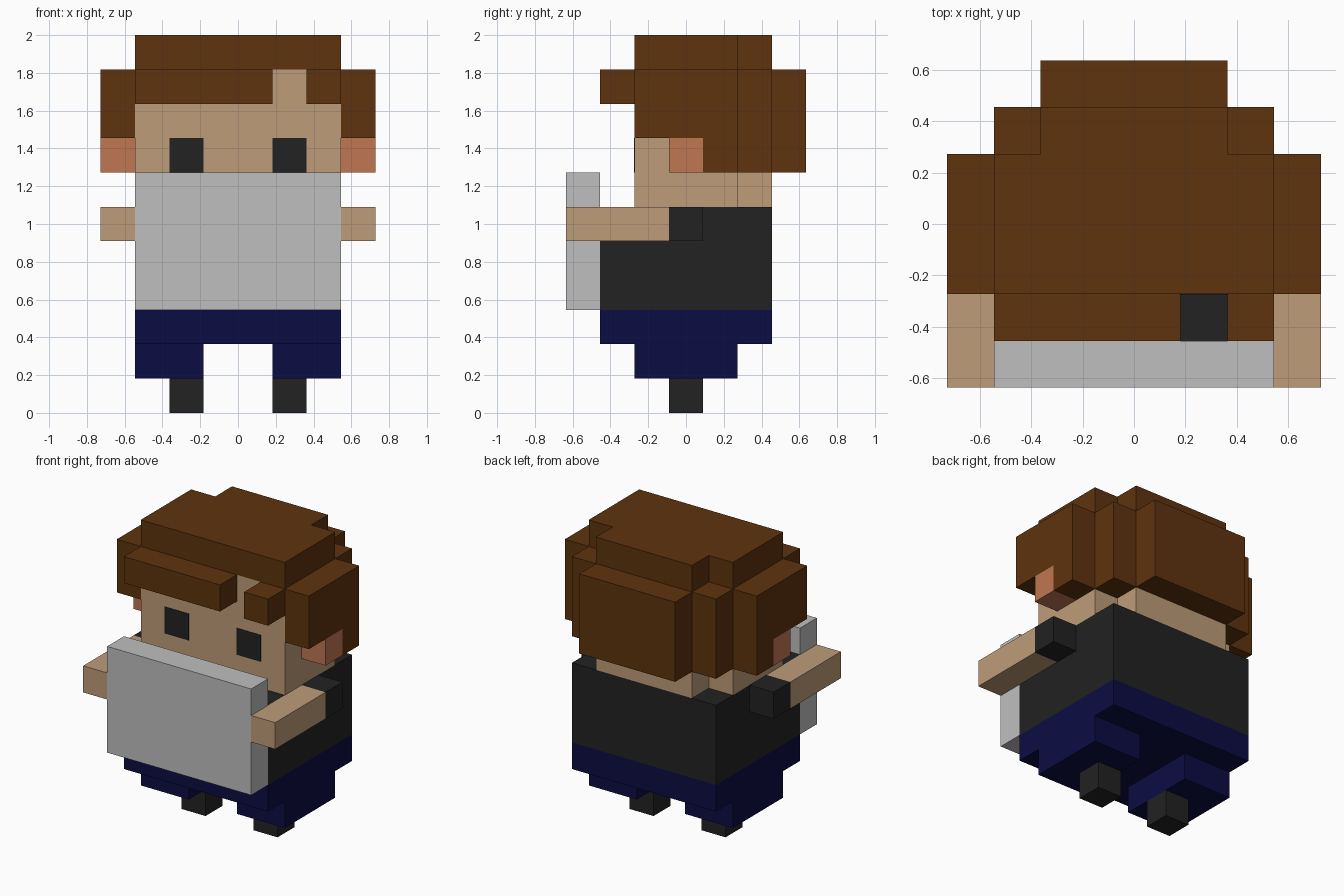
import bpy, bmesh

cube = bpy.data.objects.get("Cube")
if cube:
    bpy.data.objects.remove(cube, do_unlink=True)

U = 2 / 11  # one block


def linear(c):
    c /= 255
    return c / 12.92 if c <= 0.04045 else ((c + 0.055) / 1.055) ** 2.4


def material(name, r, g, b):
    m = bpy.data.materials.new(name)
    col = (linear(r), linear(g), linear(b), 1)
    m.diffuse_color = col
    m.use_nodes = True
    bsdf = next(n for n in m.node_tree.nodes if n.type == 'BSDF_PRINCIPLED')
    bsdf.inputs["Base Color"].default_value = col
    return m


SKIN = material("skin", 190, 156, 120)
HAIR = material("brown hair", 94, 51, 14)
EAR = material("ear pink", 192, 118, 82)
PAPER = material("light grey", 191, 191, 191)
BLACK = material("black", 34, 34, 34)
NAVY = material("navy", 12, 12, 68)


def prism(name, mat, outline, lo, hi, axis='z'):
    """Extrude an outline, in blocks: (x, y) along z, or (y, z) along x."""
    place = (lambda a, b, c: (a, b, c)) if axis == 'z' else (lambda a, b, c: (c, a, b))
    bm = bmesh.new()
    base = bm.faces.new([bm.verts.new([U * k for k in place(a, b, lo)]) for a, b in outline])
    ext = bmesh.ops.extrude_face_region(bm, geom=[base])
    tops = [v for v in ext['geom'] if isinstance(v, bmesh.types.BMVert)]
    bmesh.ops.translate(bm, verts=tops, vec=[U * k for k in place(0, 0, hi - lo)])
    bmesh.ops.recalc_face_normals(bm, faces=bm.faces)
    mesh = bpy.data.meshes.new(name)
    bm.to_mesh(mesh)
    bm.free()
    mesh.materials.append(mat)
    ob = bpy.data.objects.new(name, mesh)
    bpy.context.collection.objects.link(ob)
    return ob


def box(name, mat, x, y, z):
    return prism(name, mat, [(x[0], y[0]), (x[1], y[0]), (x[1], y[1]), (x[0], y[1])], *z)


# Body and the board held in front
box("hips", NAVY, (-3, 3), (-2.5, 2.5), (2, 3))
box("torso", BLACK, (-3, 3), (-2.5, 2.5), (3, 6))
box("board", PAPER, (-3, 3), (-3.5, -2.5), (3, 7))

# Head and cap of hair share a footprint with notched back corners
footprint = [(-3, -1.5), (3, -1.5), (3, 1.5), (2, 1.5), (2, 2.5), (-2, 2.5), (-2, 1.5), (-3, 1.5)]
prism("jaw", SKIN, footprint, 6, 7)
box("face", SKIN, (-3, 3), (-1.5, 1.5), (7, 10))
prism("hair_cap", HAIR, footprint, 10, 11)

# Hair at the back and the parted fringe
back = [(-3, 1.5), (3, 1.5), (3, 2.5), (2, 2.5), (2, 3.5), (-2, 3.5), (-2, 2.5), (-3, 2.5)]
prism("hair_back", HAIR, back, 7, 10)
box("fringe_right", HAIR, (-3, 1), (-2.5, -1.5), (9, 10))
box("fringe_left", HAIR, (2, 3), (-2.5, -1.5), (9, 10))

# Paired parts
side_hair = [(-1.5, 8), (0.5, 8), (0.5, 7), (1.5, 7), (1.5, 10), (-1.5, 10)]
for side, s in (("left", 1), ("right", -1)):
    def span(a, b):
        return tuple(sorted((s * a, s * b)))
    box("shoe_" + side, BLACK, span(1, 2), (-0.5, 0.5), (0, 1))
    box("leg_" + side, NAVY, span(1, 3), (-1.5, 1.5), (1, 2))
    box("sleeve_" + side, BLACK, span(3, 4), (-0.5, 0.5), (5, 6))
    box("arm_" + side, SKIN, span(3, 4), (-3.5, -0.5), (5, 6))
    box("ear_" + side, EAR, span(3, 4), (-0.5, 0.5), (7, 8))
    box("eye_" + side, BLACK, span(1, 2), (-1.52, -1.5), (7, 8))
    prism("side_hair_" + side, HAIR, side_hair, *span(3, 4), axis='x')
